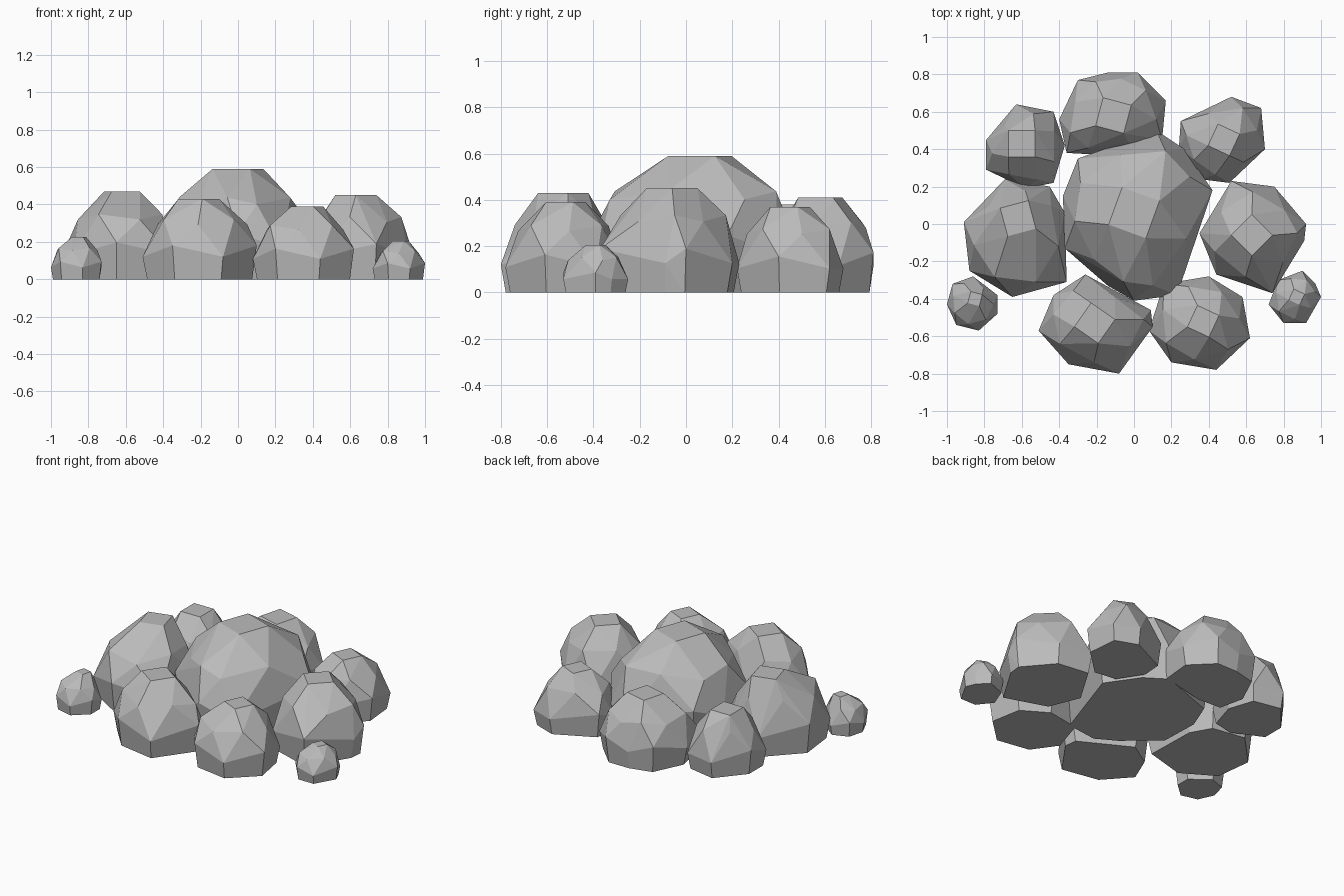
import bpy
import bmesh
from math import sin, cos, tau, radians
from mathutils import Vector

default_cube = bpy.data.objects.get("Cube")
if default_cube:
    bpy.data.objects.remove(default_cube, do_unlink=True)

# One plain stone colour
stone = bpy.data.materials.new("stone_grey")
stone.use_nodes = True
stone_colour = (0.5, 0.5, 0.5, 1)
stone.diffuse_color = stone_colour
shader = stone.node_tree.nodes["Principled BSDF"]
shader.inputs["Base Color"].default_value = stone_colour
shader.inputs["Roughness"].default_value = 0.9


def ring_centre(points):
    """Middle of the bounding box of a ring of points."""
    xs = [point.x for point in points]
    ys = [point.y for point in points]
    return Vector((min(xs) + max(xs), min(ys) + max(ys))) / 2


def add_rock(name, height, outline, crown, crown_radius, crown_turn):
    """Faceted boulder: flat base, wide belly, shoulder and small flat crown."""
    belly = [Vector(point) for point in outline]
    centre = ring_centre(belly)
    bm = bmesh.new()

    def add_point(position, level):
        bm.verts.new((position.x, position.y, level * height))

    # Base and belly follow the outline; the shoulder sits between its corners
    for index, corner in enumerate(belly):
        following = belly[(index + 1) % len(belly)]
        middle = (corner + following) / 2
        belly_level = 0.42 if index % 2 else 0.28
        shoulder_level = 0.68 if index % 2 else 0.74
        add_point(centre.lerp(corner, 0.92), 0)
        add_point(corner, belly_level)
        add_point(centre.lerp(middle, 0.85), shoulder_level)

    # Flat crown
    for corner in range(4):
        angle = radians(crown_turn) + corner * tau / 4
        offset = Vector((cos(angle), sin(angle))) * crown_radius
        add_point(Vector(crown) + offset, 1)

    # Wrap the rings in flat facets, then merge nearly level neighbours
    hull = bmesh.ops.convex_hull(bm, input=bm.verts[:])
    loose = [item for item in set(hull["geom_interior"] + hull["geom_unused"])
             if isinstance(item, bmesh.types.BMVert)]
    bmesh.ops.delete(bm, geom=loose, context="VERTS")
    bmesh.ops.dissolve_limit(bm, angle_limit=radians(5),
                             verts=bm.verts[:], edges=bm.edges[:])
    bmesh.ops.recalc_face_normals(bm, faces=bm.faces[:])

    mesh = bpy.data.meshes.new(name)
    bm.to_mesh(mesh)
    bm.free()
    mesh.materials.append(stone)
    rock = bpy.data.objects.new(name, mesh)
    bpy.context.collection.objects.link(rock)
    return rock


# Large boulder in the middle
add_rock("centre_boulder", height=0.59, crown=(0, 0.06),
         crown_radius=0.15, crown_turn=25,
         outline=[(0.12, 0.5), (-0.3, 0.35), (-0.38, 0.15), (-0.37, -0.13),
                  (-0.14, -0.33), (0, -0.41), (0.23, -0.38), (0.42, 0.18),
                  (0.27, 0.4)])

# Boulders on either side
add_rock("right_boulder", height=0.47, crown=(-0.62, 0.03),
         crown_radius=0.11, crown_turn=60,
         outline=[(-0.69, 0.24), (-0.91, 0.01), (-0.88, -0.25), (-0.65, -0.39),
                  (-0.36, -0.31), (-0.37, 0.06), (-0.45, 0.2)])
add_rock("left_boulder", height=0.45, crown=(0.63, -0.06),
         crown_radius=0.11, crown_turn=0,
         outline=[(0.52, 0.23), (0.35, -0.05), (0.44, -0.27), (0.74, -0.37),
                  (0.91, -0.09), (0.92, 0), (0.75, 0.2)])

# Boulders along the front
add_rock("front_right_boulder", height=0.43, crown=(-0.21, -0.53),
         crown_radius=0.11, crown_turn=10,
         outline=[(-0.26, -0.27), (-0.43, -0.38), (-0.51, -0.57),
                  (-0.35, -0.75), (-0.08, -0.8), (0.1, -0.55), (0.09, -0.46)])
add_rock("front_left_boulder", height=0.39, crown=(0.37, -0.52),
         crown_radius=0.09, crown_turn=20,
         outline=[(0.4, -0.28), (0.16, -0.32), (0.08, -0.57), (0.2, -0.74),
                  (0.44, -0.78), (0.62, -0.61), (0.58, -0.39)])

# Boulders along the back
add_rock("back_boulder", height=0.41, crown=(-0.11, 0.58),
         crown_radius=0.11, crown_turn=30,
         outline=[(-0.14, 0.81), (-0.3, 0.77), (-0.4, 0.56), (-0.36, 0.38),
                  (-0.18, 0.37), (0.15, 0.45), (0.17, 0.66), (0.02, 0.81)])
add_rock("back_left_boulder", height=0.37, crown=(0.48, 0.45),
         crown_radius=0.09, crown_turn=20,
         outline=[(0.52, 0.68), (0.25, 0.55), (0.24, 0.41), (0.35, 0.24),
                  (0.51, 0.22), (0.7, 0.4), (0.68, 0.62)])
add_rock("back_right_boulder", height=0.38, crown=(-0.6, 0.43),
         crown_radius=0.1, crown_turn=45,
         outline=[(-0.63, 0.64), (-0.79, 0.45), (-0.79, 0.29), (-0.58, 0.19),
                  (-0.43, 0.22), (-0.37, 0.42), (-0.43, 0.6)])

# Small stones at the front corners
add_rock("small_right_stone", height=0.225, crown=(-0.85, -0.4),
         crown_radius=0.045, crown_turn=30,
         outline=[(-0.86, -0.28), (-0.97, -0.32), (-1, -0.43), (-0.95, -0.54),
                  (-0.83, -0.57), (-0.73, -0.48), (-0.73, -0.38)])
add_rock("small_left_stone", height=0.205, crown=(0.87, -0.39),
         crown_radius=0.045, crown_turn=20,
         outline=[(0.9, -0.25), (0.77, -0.3), (0.72, -0.43), (0.8, -0.53),
                  (0.92, -0.53), (1, -0.39), (0.97, -0.32)])
